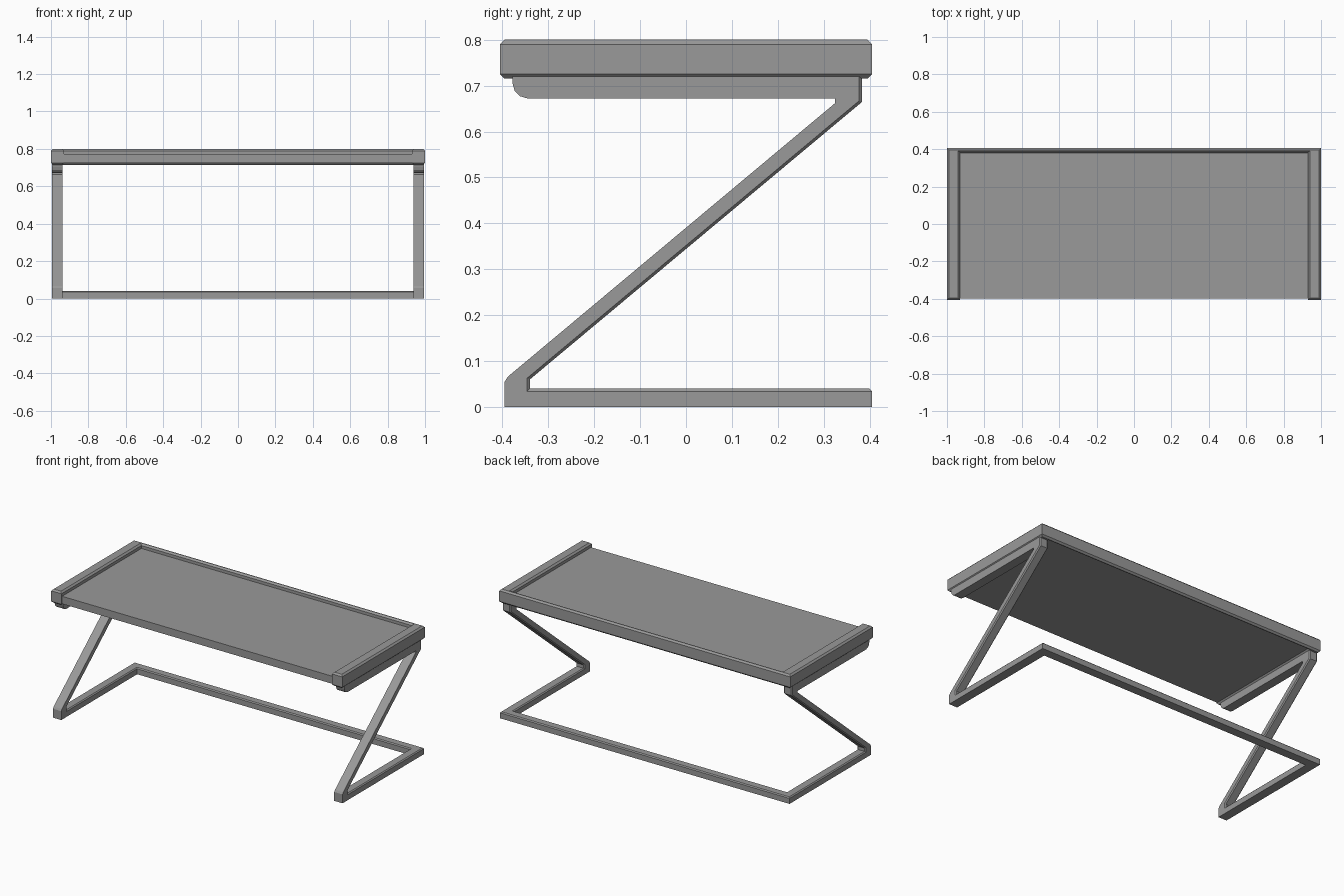
import bpy, bmesh
from mathutils import Vector

cube = bpy.data.objects.get("Cube")
if cube:
    bpy.data.objects.remove(cube, do_unlink=True)

GREY = (0.32, 0.32, 0.32, 1.0)
mat = bpy.data.materials.new("grey finish")
mat.use_nodes = True
mat.diffuse_color = GREY
mat.node_tree.nodes["Principled BSDF"].inputs["Base Color"].default_value = GREY


def prism(name, outline, offset, bevel=0, pick=None):
    """Extrude a closed outline by an offset, then chamfer the picked edges."""
    bm = bmesh.new()
    face = bm.faces.new([bm.verts.new(p) for p in outline])
    moved = bmesh.ops.extrude_face_region(bm, geom=[face])["geom"]
    bmesh.ops.translate(bm, vec=Vector(offset),
                        verts=[v for v in moved if isinstance(v, bmesh.types.BMVert)])
    bmesh.ops.recalc_face_normals(bm, faces=bm.faces)
    if bevel:
        bmesh.ops.bevel(bm, geom=[e for e in bm.edges if pick(e)], offset=bevel,
                        offset_type='OFFSET', segments=1, affect='EDGES')
    mesh = bpy.data.meshes.new(name)
    bm.to_mesh(mesh)
    bm.free()
    mesh.materials.append(mat)
    ob = bpy.data.objects.new(name, mesh)
    bpy.context.collection.objects.link(ob)
    return ob


def rect(x0, x1, y0, y1, z):
    return [(x0, y0, z), (x1, y0, z), (x1, y1, z), (x0, y1, z)]


def is_flat(edge):
    a, b = edge.verts
    return abs(a.co.z - b.co.z) < 1e-4


# Table top panel, open at the front
prism("top_panel", rect(-0.94, 0.94, -0.398, 0.39, 0.725), (0, 0, 0.047))

# U-shaped raised rim with chamfered horizontal edges
rim = [(-1, -0.405, 0.715), (-0.93, -0.405, 0.715), (-0.93, 0.38, 0.715),
       (0.93, 0.38, 0.715), (0.93, -0.405, 0.715), (1, -0.405, 0.715),
       (1, 0.405, 0.715), (-1, 0.405, 0.715)]
prism("top_rim", rim, (0, 0, 0.085), 0.01, is_flat)

# Z-shaped side frames: front contour, rounded support bar, then rear contour
front = [(-0.395, 0), (-0.395, 0.055), (-0.388, 0.066), (0.325, 0.662), (0.325, 0.672),
         (-0.345, 0.672), (-0.362, 0.677), (-0.373, 0.688), (-0.378, 0.705), (-0.378, 0.722)]
rear = [(0.383, 0.722), (0.383, 0.664), (-0.34, 0.06), (-0.34, 0.04), (0.365, 0.04)]
outline = front + rear + [(0.365, 0)]


def on_rear(edge):
    return all(any(abs(v.co.y - y) + abs(v.co.z - z) < 1e-4 for y, z in rear)
               for v in edge.verts) and abs(edge.verts[0].co.x - edge.verts[1].co.x) < 1e-4


for name, x in (("left_leg_frame", 0.938), ("right_leg_frame", -0.995)):
    prism(name, [(x, y, z) for y, z in outline], (0.057, 0, 0), 0.006, on_rear)

# Floor bar joining the frames at the back
prism("rear_floor_bar", rect(-0.995, 0.995, 0.35, 0.405, 0), (0, 0, 0.04), 0.006,
      lambda e: is_flat(e) and e.verts[0].co.z > 0.03)
